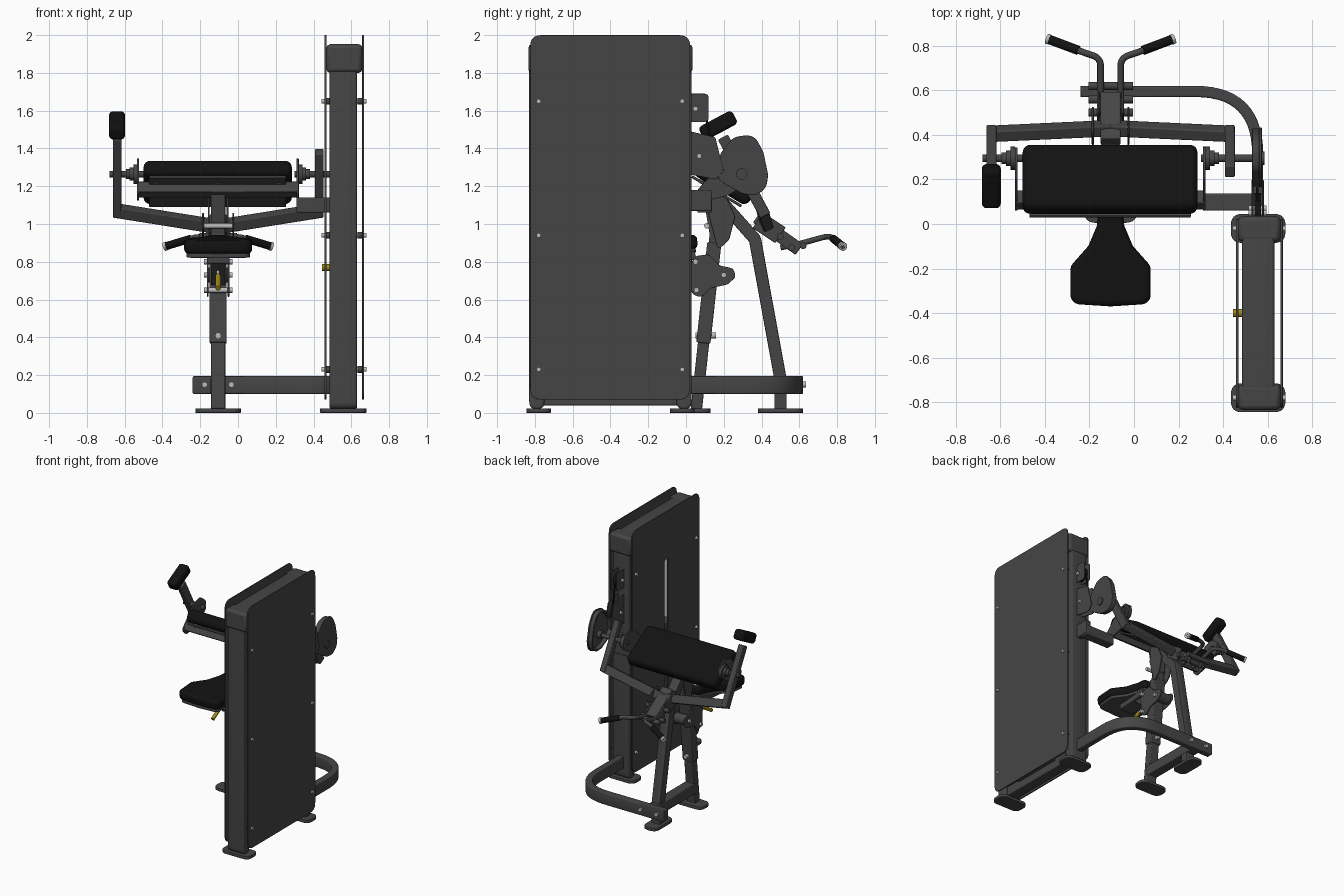
import bpy, bmesh, math
from mathutils import Vector as V, Matrix

if "Cube" in bpy.data.objects:
    bpy.data.objects.remove(bpy.data.objects["Cube"])

CX = -0.105  # centre line of the seat side


def material(name, c):
    m = bpy.data.materials.new(name)
    m.diffuse_color = (*c, 1)
    m.use_nodes = True
    m.node_tree.nodes["Principled BSDF"].inputs["Base Color"].default_value = m.diffuse_color
    return m


FRAME = material("frame_grey", (0.06, 0.06, 0.06))
PAD = material("pad_black", (0.006, 0.006, 0.006))
STEEL = material("bolt_steel", (0.5, 0.5, 0.5))
YELLOW = material("yellow", (0.35, 0.25, 0.01))


def add(name, mesh, mat, bevel=0, seg=2):
    o = bpy.data.objects.new(name, mesh)
    bpy.context.collection.objects.link(o)
    mesh.materials.clear()
    mesh.materials.append(mat)
    if bevel:
        b = o.modifiers.new("bevel", 'BEVEL')
        b.width, b.segments = bevel, seg
        b.limit_method = 'ANGLE'
    return o


def box(name, x, y, z, mat=FRAME, bevel=0.006, rx=0, seg=2):
    """Box from its ranges, turned about x by rx degrees round its centre."""
    bm = bmesh.new()
    bmesh.ops.create_cube(bm, size=1)
    bmesh.ops.scale(bm, vec=[r[1] - r[0] for r in (x, y, z)], verts=bm.verts)
    me = bpy.data.meshes.new(name)
    bm.to_mesh(me)
    o = add(name, me, mat, bevel, seg)
    o.location = [sum(r) / 2 for r in (x, y, z)]
    o.rotation_euler.x = math.radians(rx)
    return o


def beam(name, p, q, w, d, hint=(1, 0, 0), mat=FRAME):
    """Rectangular tube from p to q; w is measured along hint."""
    p, q = V(p), V(q)
    zz = (q - p).normalized()
    yy = zz.cross(V(hint)).normalized()
    xx = yy.cross(zz)
    h = (q - p).length / 2
    o = box(name, (-w / 2, w / 2), (-d / 2, d / 2), (-h, h), mat)
    o.matrix_world = Matrix.Translation((p + q) / 2) @ Matrix((xx, yy, zz)).transposed().to_4x4()
    return o


def cyl(name, p, q, r, mat=FRAME, n=20):
    p, q = V(p), V(q)
    bm = bmesh.new()
    bmesh.ops.create_cone(bm, cap_ends=True, segments=n, radius1=r, radius2=r, depth=(q - p).length)
    me = bpy.data.meshes.new(name)
    bm.to_mesh(me)
    o = add(name, me, mat)
    o.matrix_world = Matrix.Translation((p + q) / 2) @ (q - p).to_track_quat('Z', 'Y').to_matrix().to_4x4()
    return o


def fillet(pts, r, closed=True, n=6):
    pts = [V(p) for p in pts]
    out = []
    for i, p in enumerate(pts):
        if not closed and i in (0, len(pts) - 1):
            out.append(p)
            continue
        a, b = pts[i - 1] - p, pts[(i + 1) % len(pts)] - p
        t = min(r / math.tan(a.normalized().angle(b.normalized()) / 2), a.length * .48, b.length * .48)
        s, e = p + a.normalized() * t, p + b.normalized() * t
        out += [s * (1 - k) ** 2 + p * 2 * k * (1 - k) + e * k * k for k in (j / n for j in range(n + 1))]
    return out


def strip(path, w):
    """Outline of a bar of width w along a 2D path."""
    left, right = [], []
    for i, p in enumerate(path):
        d0 = (p - path[max(i - 1, 0)]).normalized() or (path[1] - p).normalized()
        d1 = (path[min(i + 1, len(path) - 1)] - p).normalized()
        t = (d0 + d1).normalized()
        d = d1 if d1.length else d0
        n = V((-t.y, t.x)) * (w / 2 / max(.3, t.dot(d)))
        left.append(p + n)
        right.append(p - n)
    return left + right[::-1]


def from_curve(name, loops, mat, dims, cyclic, **props):
    cu = bpy.data.curves.new(name, 'CURVE')
    cu.dimensions = dims
    for k, v in props.items():
        setattr(cu, k, v)
    for pts in loops:
        s = cu.splines.new('POLY')
        s.points.add(len(pts) - 1)
        for sp, p in zip(s.points, pts):
            sp.co = (*p, 1) if len(p) == 3 else (*p, 0, 1)
        s.use_cyclic_u = cyclic
    tmp = bpy.data.objects.new("tmp", cu)
    me = bpy.data.meshes.new_from_object(tmp)
    bpy.data.objects.remove(tmp)
    return add(name, me, mat)


def plate(name, loops, axis, a, b, mat=FRAME, bev=0.003, res=1):
    """Outline(s) extruded along X (points are y,z) or Z (points are x,y)."""
    o = from_curve(name, loops, mat, '2D', True, fill_mode='BOTH', extrude=(b - a) / 2 - bev,
                   bevel_depth=bev, offset=-bev, bevel_resolution=res)
    if axis == 'X':
        o.rotation_euler = (math.pi / 2, 0, math.pi / 2)
        o.location.x = (a + b) / 2
    else:
        o.location.z = (a + b) / 2
    return o


def rect(a, b, c, d, r):
    return fillet([(a, c), (b, c), (b, d), (a, d)], r)


# weight tower: frame arch, side panels, stack, feet
arch = fillet([(-.83, .02), (-.83, 1.95), (.03, 1.95), (.03, .02), (-.05, .02), (-.05, 1.82), (-.75, 1.82), (-.75, .02)], .04)
plate("tower_frame", [arch], 'X', .485, .63, bev=.012, res=3)
outer = rect(-.825, .022, .07, 2.0, .06)
plate("tower_panel_outer", [outer], 'X', .657, .668)
plate("tower_panel_inner", [outer, rect(-.43, -.385, .42, 1.62, .02)], 'X', .458, .469)
for i, (a, b) in enumerate(((-.835, -.72), (-.08, .035))):
    box(f"tower_cap_{i}", (.468, .658), (a, b), (1.8, 1.952), bevel=.02)
for i in range(14):
    box(f"weight_plate_{i}", (.5, .625), (-.62, -.19), (.25 + i * .06, .306 + i * .06))
for y in (-.55, -.26):
    cyl("stack_guide_rod", (.56, y, .1), (.56, y, 1.85), .012, STEEL)
box("tower_floor_beam", (.515, .605), (-.8, 0), (.04, .12))
box("tower_floor_tray", (.5, .625), (-.62, -.19), (.1, .16))
cyl("stack_pin", (.445, -.4, .77), (.5, -.4, .77), .018, YELLOW)
for y in (-.78, -.02):
    plate("tower_foot", [rect(.435, .68, y - .065, y + .065, .05)], 'Z', 0, .024)
    for z in (.23, .94, 1.65):
        cyl("panel_bolt", (.443, y, z), (.68, y, z), .012, STEEL)
        for x in (.475, .645):
            cyl("panel_spacer", (x - .012, y, z), (x + .012, y, z), .018)

# base: curved floor tube, floor beam, feet
plan = fillet([(.555, -.02), (.555, .595), (-.24, .595)], .28, False, 14)
plate("floor_tube", [strip(plan, .05)], 'Z', .1, .195, bev=.008, res=2)
box("floor_beam", (CX - .04, CX + .04), (.06, .58), (.1, .185))
plate("front_foot", [rect(-.225, .015, .005, .13, .055)], 'Z', 0, .024)
plate("rear_foot", [rect(CX - .06, CX + .06, .38, .62, .055)], 'Z', 0, .024)
for x in (-.177, -.035):
    cyl("floor_tube_bolt", (x, .55, .15), (x, .635, .15), .015, STEEL)

# two legs that meet under the arm pad
rear = fillet([(.5, .02), (.5, .18), (.365, .92), (.17, 1.14)], .04, False, 4)
plate("rear_leg", [strip(rear, .065)], 'X', CX - .038, CX + .038, bev=.006)
beam("front_leg", (CX, .055, .02), (CX, .175, 1.13), .075, .06)
beam("front_leg_sleeve", (CX, .092, .37), (CX, .15, .9), .09, .075)
cyl("leg_knob", (CX, .05, .41), (CX, .16, .41), .016, STEEL)
for x in (CX - .055, CX + .045):
    plate("leg_gusset", [fillet([(.12, 1.05), (.17, .86), (.23, .92), (.26, 1.04), (.2, 1.17), (.13, 1.18)], .02)], 'X', x, x + .01)

# seat with its carriage and lever
half = [(0, -.37), (.155, -.36), (.18, -.335), (.18, -.19), (.1, -.1), (.062, -.01), (.05, .06)]
outline = fillet([(CX + x, y) for x, y in half] + [(CX - x, y) for x, y in half[:0:-1]], .05)
seat = plate("seat_pad", [outline], 'Z', .865, .94, PAD, .025, 4)
base = plate("seat_base", [[V((CX + (p.x - CX) * .93, p.y * .95 - .005)) for p in outline]], 'Z', .845, .868, FRAME)
for o in (seat, base):
    o.rotation_euler.x = math.radians(4)
bracket = fillet([(.03, .63), (.08, .61), (.13, .66), (.22, .68), (.265, .72), (.25, .765), (.18, .78), (.12, .84), (.05, .83), (.02, .78)], .03)
for x in (CX - .06, CX + .05):
    plate("seat_bracket", [bracket], 'X', x, x + .01)
for y, z in ((.055, .65), (.05, .8), (.2, .73), (.11, .99)):
    cyl("bracket_bolt", (CX - .075, y, z), (CX + .075, y, z), .014, STEEL)
cyl("bracket_roller", (CX - .05, .2, .73), (CX + .05, .2, .73), .04)
beam("seat_arm", (CX, .1, .7), (CX, -.05, .83), .075, .07)
box("seat_mount", (CX - .06, CX + .06), (-.22, .05), (.8, .845), rx=4)
cyl("seat_lever_rod", (CX, .03, .77), (CX, -.08, .71), .008, STEEL)
cyl("seat_lever_grip", (CX, -.06, .725), (CX, -.17, .66), .014, YELLOW)

# sloping arm pad with its cross bar and pivot plates
box("arm_pad", (-.5, .285), (.033, .368), (1.172, 1.268), PAD, .035, -31, 5)
box("arm_pad_board", (-.47, .255), (.01, .315), (1.165, 1.18), FRAME, .004, -31)
box("arm_pad_bar", (-.53, .32), (.075, .14), (1.15, 1.215), FRAME, .006, -31)
beam("arm_pad_prop", (CX, .16, .95), (CX, .12, 1.18), .075, .07)
for x in (-.43, CX, .22):
    cyl("arm_pad_bolt", (x, .07, 1.225), (x, .12, 1.24), .012, STEEL)
pivot = fillet([(.05, 1.17), (.1, 1.12), (.22, 1.15), (.34, 1.22), (.345, 1.3), (.28, 1.35), (.2, 1.33)], .03)
for x, s in ((-.535, -1), (.31, 1)):
    plate("pivot_plate", [pivot], 'X', x, x + .012)
    for k, (r, l) in enumerate(((.052, .025), (.035, .045), (.026, .065))):
        cyl(f"pivot_bearing_{k}", (x, .295, 1.264), (x + s * l + .006, .295, 1.264), r)
cyl("left_axle", (-.68, .295, 1.264), (-.5, .295, 1.264), .017)
cyl("right_axle", (.3, .295, 1.264), (.585, .295, 1.264), .017)

# link from the pad to the tower, pulley covers and cam
box("tower_link", (.31, .575), (.06, .137), (1.06, 1.14))
box("tower_link_mount", (.535, .58), (.0, .135), (1.07, 1.18))
for x in (.528, .575):
    plate("pulley_cover", [fillet([(-.02, 1.27), (.16, 1.235), (.2, 1.28), (.155, 1.46), (-.02, 1.5)], .02)], 'X', x, x + .008)
    plate("upper_pulley_plate", [rect(-.02, .12, 1.54, 1.69, .025)], 'X', x, x + .008)
for y, z, r in ((.05, 1.61, .055), (.07, 1.36, .07)):
    cyl("pulley", (.54, y, z), (.57, y, z), r, PAD, 28)
    cyl("pulley_bolt", (.515, y, z), (.595, y, z), .013, STEEL)
cam = fillet([(.16, 1.25), (.18, 1.37), (.25, 1.46), (.36, 1.475), (.41, 1.38), (.435, 1.26), (.425, 1.19), (.37, 1.15), (.3, 1.16), (.2, 1.215)], .08)
plate("cam_plate", [cam], 'X', .562, .574)
mid = V((.295, 1.3))
plate("cam_rim", [[mid + (p - mid) * .96 for p in cam], [mid + (p - mid) * .86 for p in cam]], 'X', .53, .57)
cyl("cam_hub", (.53, .295, 1.264), (.585, .295, 1.264), .03)
cyl("drive_belt", (.553, .16, 1.27), (.553, .1, 1.6), .006, PAD)

# swinging arms, counter pad and handles
for n, x, top in (("left", -.64, (.195, 1.46)), ("right", .43, (.235, 1.385))):
    beam(n + "_swing_arm", (x, .42, 1.045), (x, *top), .045, .06)
    beam(n + "_cross_arm", (x, .405, 1.07), (CX, .43, .985), .065, .055, (0, -.45, .89))
box("counter_pad", (-.683, -.598), (.07, .27), (1.482, 1.562), PAD, .022, 28, 4)
beam("handle_lever", (CX, .37, 1.03), (CX, .58, .885), .09, .055)
for s in (-1, 1):
    x = CX + s * .08
    beam("lever_side_plate", (x, .38, 1.02), (x, .5, .94), .01, .1)
    beam("lever_end_plate", (CX + s * .055, .48, .95), (CX + s * .055, .6, .865), .012, .07)
    path = [(CX + s * a, b, c) for a, b, c in ((.045, .5, .875), (.045, .6, .895), (.045, .745, .935), (.12, .77, .93), (.285, .832, .88))]
    from_curve("handle_tube", [fillet(path, .06, False, 8)], FRAME, '3D', False,
               bevel_depth=.015, bevel_resolution=4, use_fill_caps=True, fill_mode='FULL')
    e, f = V(path[4]), V(path[3])
    cyl("handle_grip", f.lerp(e, .15), f.lerp(e, .93), .021, PAD)
    cyl("handle_cap", f.lerp(e, .92), e, .023, STEEL)
for y, z in ((.5, .935), (.56, .875), (.62, .885)):
    cyl("lever_cross_pin", (CX - .1, y, z), (CX + .1, y, z), .018)

# smooth the round faces, keep the edges sharp
for o in bpy.data.objects:
    o.select_set(o.type == 'MESH')
    bpy.context.view_layer.objects.active = o
bpy.ops.object.shade_smooth_by_angle(angle=math.radians(35))
